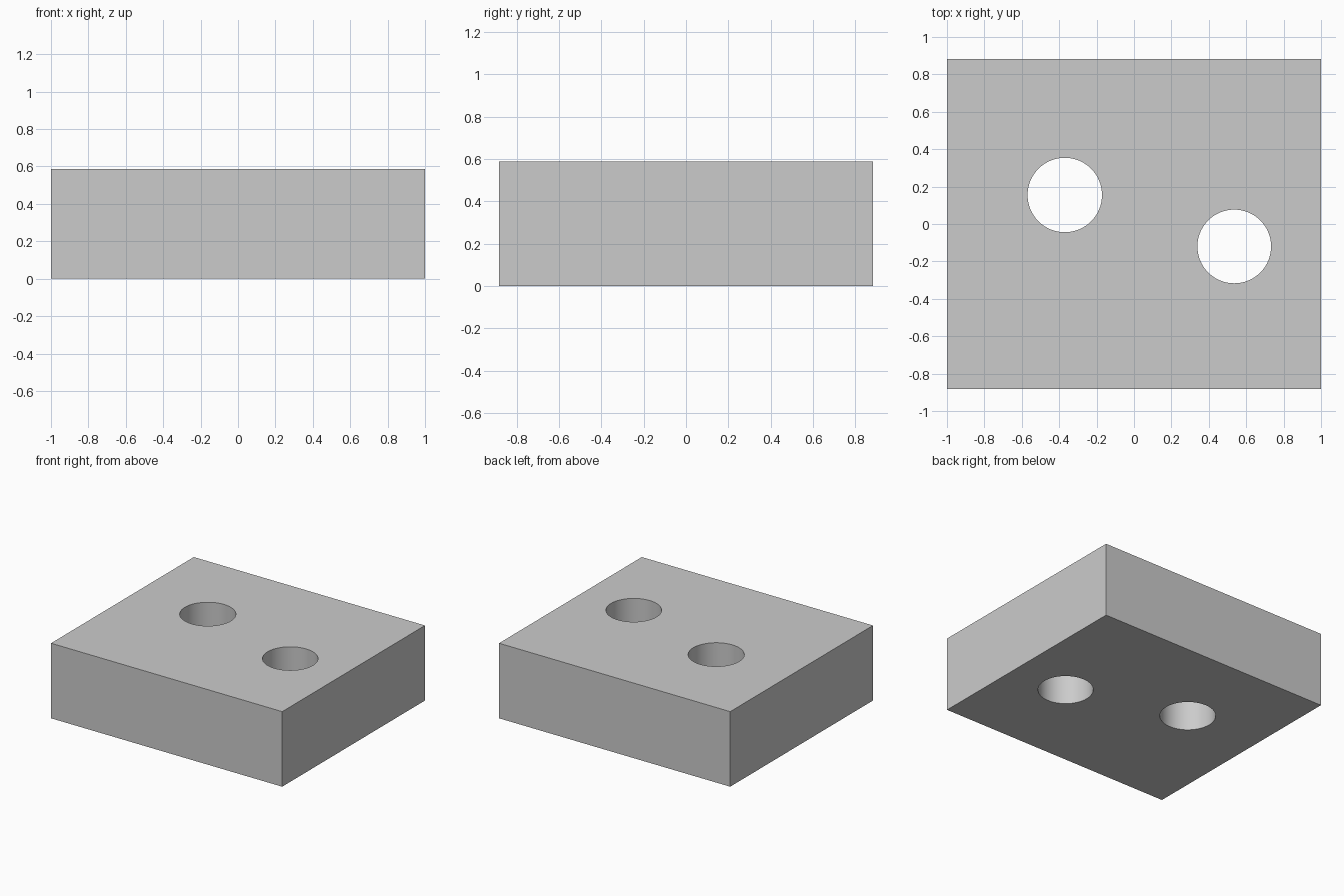
import bpy
import math

if "Cube" in bpy.data.objects:
    bpy.data.objects.remove(bpy.data.objects["Cube"])

WIDTH, DEPTH, HEIGHT = 2.0, 1.764, 0.587
HOLES = [(-0.37, 0.155, 0.199), (0.536, -0.12, 0.197)]  # x, y, radius

# Rectangular block standing on the ground
bpy.ops.mesh.primitive_cube_add(size=1, location=(0, 0, HEIGHT / 2))
block = bpy.context.object
block.name = "drilled_block"
block.scale = (WIDTH, DEPTH, HEIGHT)
bpy.ops.object.transform_apply(location=True, rotation=False, scale=True)


def drill(target, x, y, radius):
    """Cut a round vertical through hole."""
    bpy.ops.mesh.primitive_cylinder_add(
        vertices=64, radius=radius, depth=HEIGHT * 2, location=(x, y, HEIGHT / 2))
    cutter = bpy.context.object
    cutter.name = "hole_cutter"
    cutter.hide_render = True
    mod = target.modifiers.new("hole", 'BOOLEAN')
    mod.operation = 'DIFFERENCE'
    mod.solver = 'EXACT'
    mod.object = cutter
    bpy.ops.object.select_all(action='DESELECT')
    target.select_set(True)
    bpy.context.view_layer.objects.active = target
    bpy.ops.object.modifier_apply(modifier=mod.name)
    bpy.data.objects.remove(cutter, do_unlink=True)


# Two round holes right through the block
for hole in HOLES:
    drill(block, *hole)

# Smooth hole walls, crisp block edges
bpy.ops.object.shade_smooth_by_angle(angle=math.radians(30))
